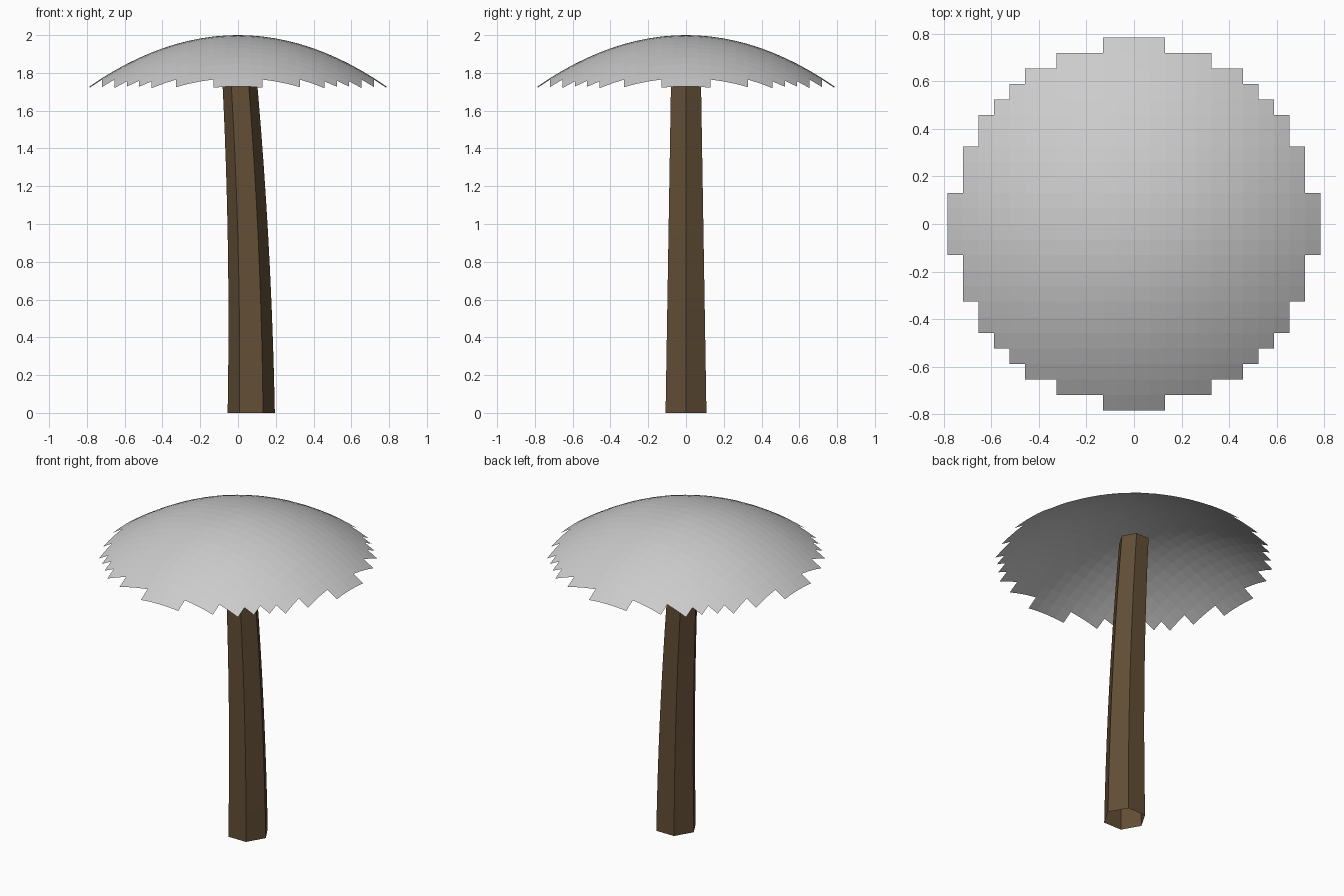
import bpy, bmesh, math

default = bpy.data.objects.get("Cube")
if default:
    bpy.data.objects.remove(default, do_unlink=True)


def material(name, rgb):
    m = bpy.data.materials.new(name)
    m.use_nodes = True
    m.diffuse_color = (*rgb, 1)
    m.node_tree.nodes["Principled BSDF"].inputs["Base Color"].default_value = (*rgb, 1)
    return m


def finish(bm, name, mat):
    mesh = bpy.data.meshes.new(name)
    bm.to_mesh(mesh)
    bm.free()
    mesh.materials.append(mat)
    obj = bpy.data.objects.new(name, mesh)
    bpy.context.collection.objects.link(obj)
    return obj


# Canopy: a square grid trimmed to a stepped disc and bent into a shallow dome
CELLS, SIZE = 24, 1.57
bm = bmesh.new()
bmesh.ops.create_grid(bm, x_segments=CELLS, y_segments=CELLS, size=SIZE / 2)
limit = 11.66 * SIZE / CELLS
outside = [f for f in bm.faces if f.calc_center_median().xy.length > limit]
bmesh.ops.delete(bm, geom=outside, context='FACES')
for v in bm.verts:
    v.co.z = 2 - 0.44 * v.co.xy.length_squared
finish(bm, "canopy", material("pale grey", (0.6, 0.6, 0.6)))

# Trunk: an open six-sided tube that tapers and leans over as it rises
SIDES, STEPS, TOP = 6, 10, 1.87
bm = bmesh.new()
rings = []
for i in range(STEPS + 1):
    z = TOP * i / STEPS
    r = 0.125 - 0.019 * z
    cx = 0.07 - 0.0198 * z * z
    rings.append([bm.verts.new((cx + r * math.cos(math.tau * k / SIDES),
                                r * math.sin(math.tau * k / SIDES), z))
                  for k in range(SIDES)])
for a, b in zip(rings, rings[1:]):
    for k in range(SIDES):
        n = (k + 1) % SIDES
        bm.faces.new((a[k], a[n], b[n], b[k]))
finish(bm, "trunk", material("bark brown", (0.12, 0.075, 0.036)))
